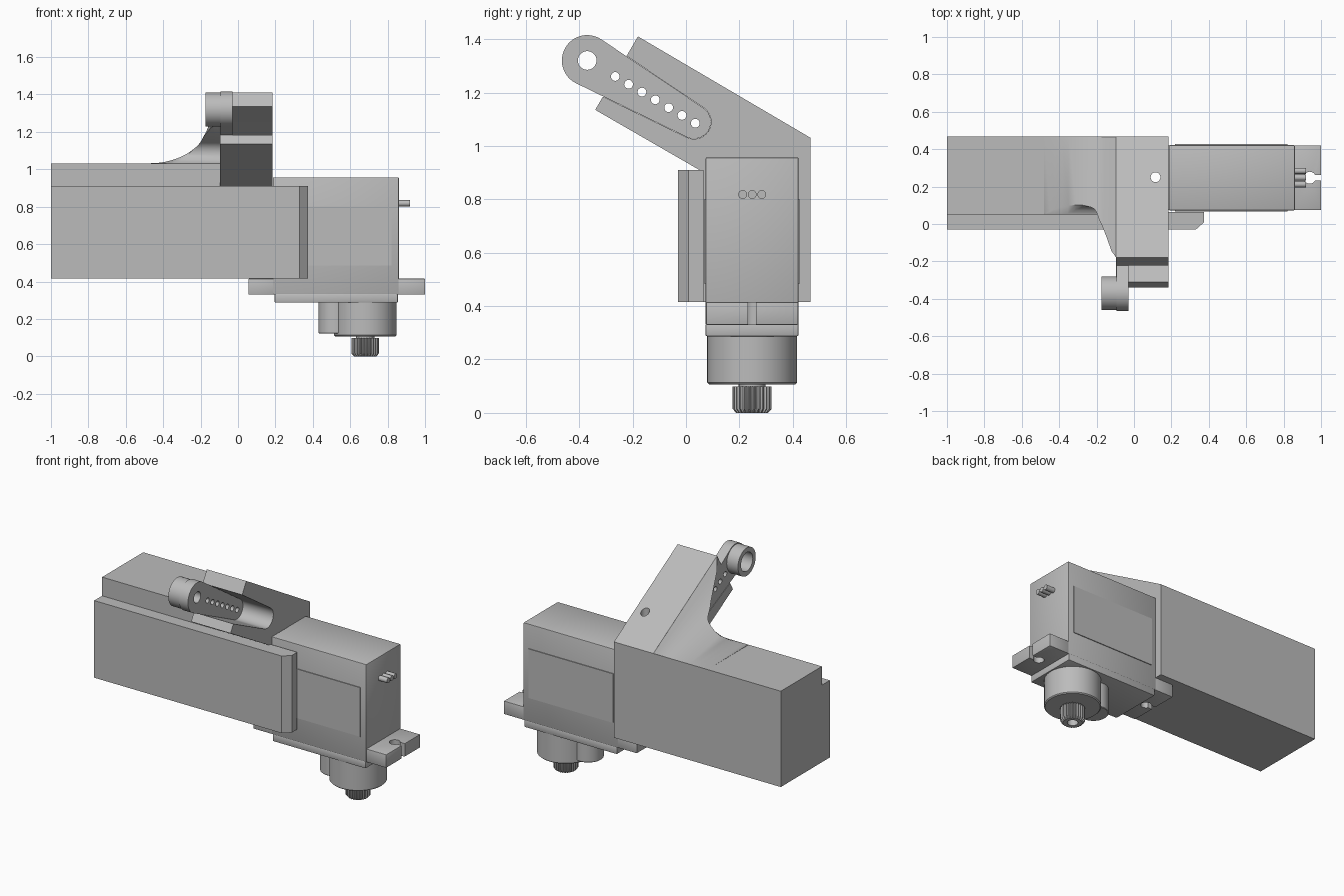
import bpy, bmesh, math
from math import sin, cos, pi

if "Cube" in bpy.data.objects:
    bpy.data.objects.remove(bpy.data.objects["Cube"])

grey = bpy.data.materials.new("plain grey")
grey.diffuse_color = (0.5, 0.5, 0.5, 1)
grey.use_nodes = True
grey.node_tree.nodes["Principled BSDF"].inputs["Base Color"].default_value = grey.diffuse_color


def finish(name, bm):
    bmesh.ops.recalc_face_normals(bm, faces=bm.faces)
    me = bpy.data.meshes.new(name)
    bm.to_mesh(me)
    bm.free()
    me.materials.append(grey)
    ob = bpy.data.objects.new(name, me)
    bpy.context.collection.objects.link(ob)
    return ob


def loft(name, rings):
    """Closed skin through rings of 3D points."""
    bm = bmesh.new()
    vs = [[bm.verts.new(p) for p in r] for r in rings]
    n = len(rings[0])
    for a, b in zip(vs, vs[1:]):
        for i in range(n):
            j = (i + 1) % n
            bm.faces.new((a[i], a[j], b[j], b[i]))
    bm.faces.new(vs[0])
    bm.faces.new(vs[-1])
    return finish(name, bm)


def prism(name, pts, axis, a, b):
    """Extrude a 2D profile along x (points are y,z) or z (points are x,y)."""
    put = (lambda p, t: (t, p[0], p[1])) if axis == "x" else (lambda p, t: (p[0], p[1], t))
    return loft(name, [[put(p, t) for p in pts] for t in (a, b)])


def box(name, x0, x1, y0, y1, z0, z1, bevel=0):
    ob = prism(name, [(x0, y0), (x1, y0), (x1, y1), (x0, y1)], "z", z0, z1)
    if bevel:
        m = ob.modifiers.new("soft edges", "BEVEL")
        m.width, m.segments = bevel, 2
        apply(ob, m)
    return ob


def circle(cx, cy, r, n=32):
    return [(cx + r * cos(2 * pi * i / n), cy + r * sin(2 * pi * i / n)) for i in range(n)]


def apply(ob, m):
    with bpy.context.temp_override(object=ob, active_object=ob, selected_objects=[ob]):
        bpy.ops.object.modifier_apply(modifier=m.name)


def cut(ob, *cutters):
    for c in cutters:
        m = ob.modifiers.new("cut", "BOOLEAN")
        m.operation, m.solver, m.object = "DIFFERENCE", "EXACT", c
        apply(ob, m)


helpers = []


def cutter(pts, axis, a, b):
    c = prism("cutter", pts, axis, a, b)
    c.hide_render = True
    helpers.append(c)
    return c


# --- horn outline: two circles joined by tangents (y, z)
P, Q, R1, R2 = (-0.37, 1.32), (0.03, 1.09), 0.095, 0.063
ang = math.atan2(Q[1] - P[1], Q[0] - P[0])
phi = math.acos((R1 - R2) / math.dist(P, Q))


def horn_outline(grow=0.0):
    out = []
    for c, r, s, e in ((P, R1, ang + phi, ang + 2 * pi - phi), (Q, R2, ang - phi, ang + phi)):
        for i in range(25):
            t = s + (e - s) * i / 24
            out.append((c[0] + (r + grow) * cos(t), c[1] + (r + grow) * sin(t)))
    return out


# --- main housing
box("housing_block", -1, -0.095, 0.05, 0.467, 0.415, 1.03)
tower = prism("slanted_tower", [(0.467, 0.415), (0.467, 1.03), (-0.18, 1.41), (-0.34, 1.135),
                                (0.05, 0.91), (0.05, 0.415)], "x", -0.095, 0.185)
slot = cutter(horn_outline(0.001), "x", -0.7, 0.4)
screw = cutter(circle(0.115, 0.25, 0.026), "z", 0.2, 1.6)
cut(tower, slot, screw)

# front plate with a chamfered end
prism("front_plate", [(-1, -0.03), (0.33, -0.03), (0.375, 0.01), (0.375, 0.065),
                      (0.185, 0.065), (0.185, 0.05), (-1, 0.05)], "z", 0.415, 0.91)

# curved web flowing from the block up to the tower: (x, ridge y)
ridge = [(-0.48, 0.05), (-0.45, 0.067), (-0.42, 0.08), (-0.385, 0.091), (-0.35, 0.098),
         (-0.31, 0.102), (-0.275, 0.101), (-0.245, 0.094), (-0.22, 0.075), (-0.195, 0.04),
         (-0.17, -0.01), (-0.145, -0.075), (-0.12, -0.145), (-0.095, -0.18)]
rings = []
for x, y in ridge:
    f = ((x + 0.48) / 0.385) ** 2.3
    z = 1.032 + (0.465 - y) * 0.586 * f
    rings.append([(x, 0.466, 1.0), (x, 0.466, 1.03), (x, y, z), (x, 0.051, 1.03), (x, 0.051, 1.0)])
web = loft("curved_web", rings)
cut(web, slot)

# --- control horn with boss and a row of holes
horn = prism("horn_arm", horn_outline(), "x", -0.093, -0.03)
cut(horn, cutter(circle(*P, 0.035), "x", -0.3, 0.1))
for i in range(7):
    t = i / 6
    cut(horn, cutter(circle(-0.265 + 0.3 * t, 1.26 - 0.175 * t, 0.0165, 20), "x", -0.3, 0.1))
boss = prism("horn_boss", circle(*P, 0.09, 48), "x", -0.173, -0.092)
cut(boss, cutter(circle(*P, 0.06), "x", -0.3, 0.1))

# --- servo motor
box("servo_body", 0.186, 0.86, 0.073, 0.422, 0.33, 0.957, 0.006)
box("servo_base", 0.195, 0.855, 0.073, 0.422, 0.287, 0.335, 0.006)
for name, y0, y1 in (("front", 0.068, 0.075), ("back", 0.42, 0.427)):
    box("side_panel_" + name, 0.22, 0.82, y0, y1, 0.485, 0.80)

# mounting ears with open screw holes
for name, x0, x1, hx, end in (("left", 0.055, 0.2, 0.115, 0.0), ("right", 0.85, 1.0, 0.94, 1.1)):
    ear = box("ear_" + name, x0, x1, 0.075, 0.42, 0.33, 0.415, 0.004)
    a, b = sorted((hx, end))
    cut(ear, cutter(circle(hx, 0.2475, 0.032), "z", 0.2, 0.6),
        cutter([(a, 0.232), (b, 0.232), (b, 0.263), (a, 0.263)], "z", 0.21, 0.61))

# connector pins
for i in range(3):
    prism("pin_%d" % i, circle(0.212 + 0.036 * i, 0.818, 0.0165, 20), "x", 0.85, 0.92)


def turned(name, cx, r, z0, z1, c, n=64):
    """Vertical cylinder with a small chamfer at its lower rim."""
    return loft(name, [[(x, y, z) for x, y in circle(cx, 0.2475, q, n)]
                       for q, z in ((r - c, z0), (r, z0 + c), (r, z1))])


# gearbox and output shaft
turned("gear_housing", 0.68, 0.168, 0.107, 0.29, 0.006)
turned("idler_housing", 0.52, 0.09, 0.122, 0.29, 0.004, 40)
TEETH = 25


def spline(r_out, r_in):
    return [(0.68 + r * cos(t), 0.2475 + r * sin(t)) for k in range(TEETH)
            for r, t in ((r_out if d in (1, 2) else r_in, 2 * pi * (k + d / 4) / TEETH) for d in range(4))]


shaft = loft("splined_shaft", [[(x, y, z) for x, y in spline(a, b)] for z, a, b in
                               ((0.0, 0.06, 0.056), (0.015, 0.073, 0.064), (0.098, 0.073, 0.064))])
cut(shaft, cutter(circle(0.68, 0.2475, 0.032), "z", -0.1, 0.08))
turned("shaft_collar", 0.68, 0.05, 0.08, 0.12, 0.001, 32)

# --- remove helpers and smooth the rounded surfaces
for c in helpers:
    bpy.data.objects.remove(c)
for ob in bpy.context.scene.objects:
    ob.select_set(True)
    bpy.context.view_layer.objects.active = ob
bpy.ops.object.shade_smooth_by_angle(angle=math.radians(30))
